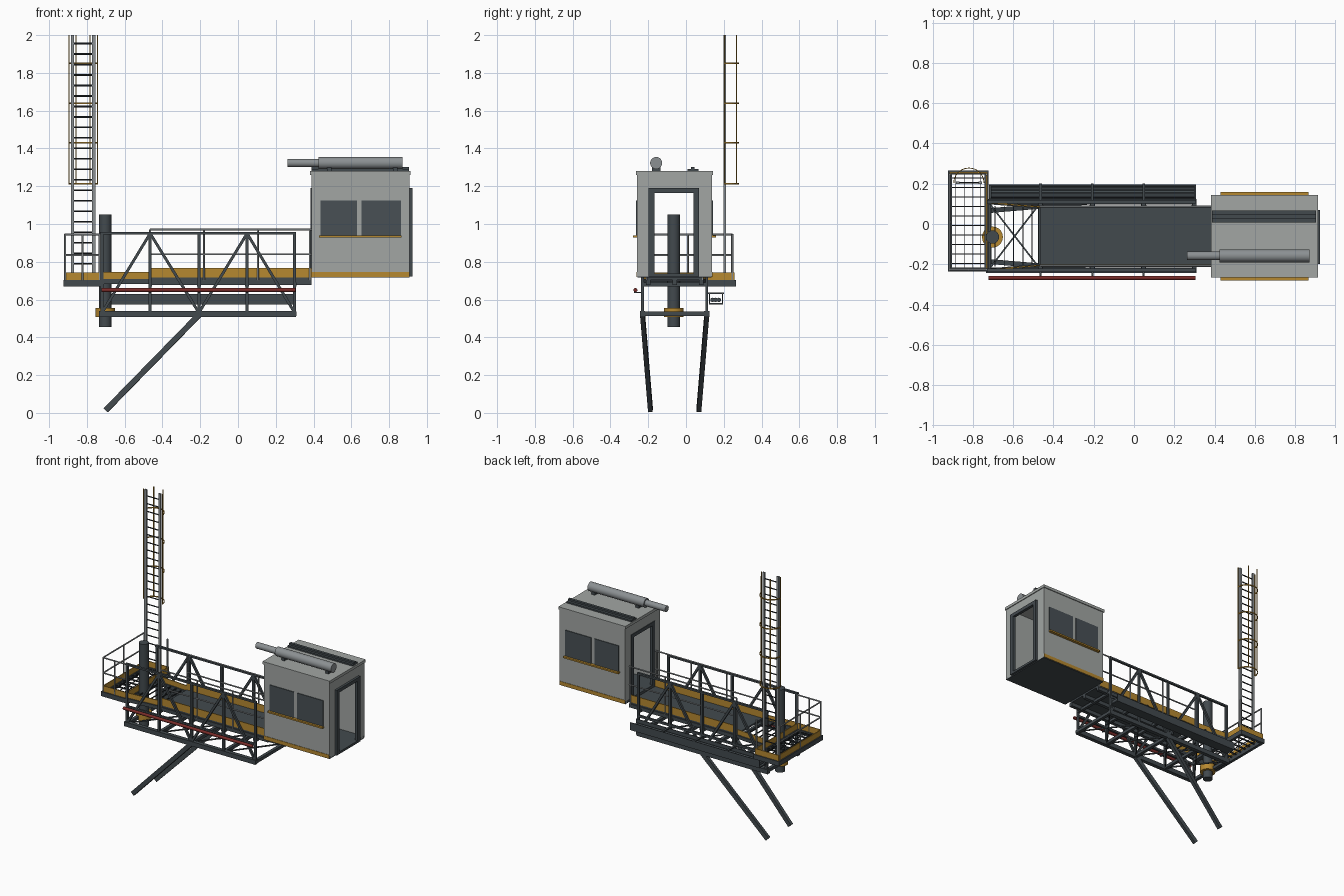
import bpy, bmesh, math
from mathutils import Vector, Matrix

if "Cube" in bpy.data.objects:
    bpy.data.objects.remove(bpy.data.objects["Cube"])

COL = {
    "dark_steel": (0.055, 0.068, 0.076), "black_steel": (0.025, 0.03, 0.035),
    "cabin_grey": (0.36, 0.38, 0.37), "rail_grey": (0.26, 0.28, 0.29),
    "safety_yellow": (0.47, 0.25, 0.03), "pipe_red": (0.19, 0.025, 0.022),
    "window_slate": (0.065, 0.08, 0.09),
}
MATS = {}
for n, c in COL.items():
    MATS[n] = bpy.data.materials.new(n)
    MATS[n].diffuse_color = (*c, 1)
PARTS = {}


def part(name, mat):
    return PARTS.setdefault(name, (bmesh.new(), mat))[0]


def box(name, mat, x0, x1, y0, y1, z0, z1):
    m = Matrix.Translation(((x0 + x1) / 2, (y0 + y1) / 2, (z0 + z1) / 2)) @ \
        Matrix.Diagonal((x1 - x0, y1 - y0, z1 - z0, 1))
    bmesh.ops.create_cube(part(name, mat), size=1, matrix=m)


def bar(name, mat, p, q, w, h=None):
    """Square bar from p to q; h is the upright size"""
    p, q = Vector(p), Vector(q)
    d = q - p
    m = Matrix.Translation((p + q) / 2) @ d.to_track_quat('X', 'Z').to_matrix().to_4x4() @ \
        Matrix.Diagonal((d.length, w, h or w, 1))
    bmesh.ops.create_cube(part(name, mat), size=1, matrix=m)


def rod(name, mat, p, q, r, n=8):
    p, q = Vector(p), Vector(q)
    d = q - p
    m = Matrix.Translation((p + q) / 2) @ d.to_track_quat('Z', 'Y').to_matrix().to_4x4()
    bmesh.ops.create_cone(part(name, mat), cap_ends=True, segments=n, radius1=r, radius2=r,
                          depth=d.length, matrix=m)


D, K, G, R, Y = "dark_steel", "black_steel", "cabin_grey", "rail_grey", "safety_yellow"
YC = -0.06                      # centre line of walkway and cabin
SIDES = (YC - 0.17, YC + 0.17)  # truss planes
NODES = [-0.72, -0.465, -0.207, 0.048, 0.3]

# Cabin shell, open at both ends
X0, X1, Y0, Y1, Z0, Z1 = 0.388, 0.908, -0.26, 0.138, 0.722, 1.26
T = 0.014
box("cabin_walls", G, X0, X1, Y0, Y0 + T, Z0, Z1)
box("cabin_walls", G, X0, X1, Y1 - T, Y1, Z0, Z1)
for x in (X0, X1 - T):
    box("cabin_walls", G, x, x + T, Y0 + T, -0.185, Z0, Z1)
    box("cabin_walls", G, x, x + T, 0.058, Y1 - T, Z0, Z1)
    box("cabin_walls", G, x, x + T, -0.185, 0.058, 1.175, Z1)
box("cabin_floor", D, X0, X1, Y0 + 0.002, Y1 - 0.002, 0.716, 0.736)
box("cabin_roof", G, X0 - 0.006, X1 + 0.006, Y0 - 0.006, Y1 + 0.006, Z1, 1.28)
# Door frames
for x0, x1 in ((X0 - 0.004, X0 + 0.016), (X1 - 0.005, 0.924)):
    box("door_frames", D, x0, x1, -0.198, -0.166, 0.722, 1.19)
    box("door_frames", D, x0, x1, 0.04, 0.07, 0.722, 1.19)
    box("door_frames", D, x0, x1, -0.166, 0.04, 1.165, 1.19)
    box("door_frames", D, x0, x1, -0.166, 0.04, 0.722, 0.738)
# Windows, sills and base stripes on both long sides
for y, s in ((Y0, -1), (Y1, 1)):
    for a, b in ((0.437, 0.629), (0.655, 0.862)):
        box("windows", "window_slate", a, b, *sorted((y, y + s * 0.005)), 0.94, 1.125)
    box("window_sills", Y, 0.43, 0.866, *sorted((y, y + s * 0.02)), 0.929, 0.94)
    box("cabin_stripe", Y, X0, X1, *sorted((y, y + s * 0.003)), 0.72, 0.746)
# Roof rail and telescopic cylinder
box("roof_rail", D, X0, 0.905, 0.008, 0.066, 1.28, 1.29)
box("roof_rail", D, X0, 0.905, 0.026, 0.046, 1.29, 1.302)
rod("roof_cylinder", R, (0.425, -0.158, 1.323), (0.872, -0.158, 1.323), 0.032, 20)
rod("roof_cylinder", R, (0.263, -0.158, 1.323), (0.43, -0.158, 1.323), 0.022, 16)
for x in (0.47, 0.82):
    box("cylinder_brackets", D, x, x + 0.025, -0.18, -0.136, 1.28, 1.3)

# Walkway deck with beams beneath
box("walkway_deck", D, -0.467, 0.388, -0.205, 0.085, 0.704, 0.716)
for y in (-0.2, -0.06, 0.08):
    box("deck_beams", D, -0.39 if y == -0.06 else -0.467, 0.388, y - 0.012, y + 0.012, 0.678, 0.704)
for x in NODES:
    box("deck_crossbeams", D, x - 0.01, x + 0.01, SIDES[0], SIDES[1], 0.67, 0.69)
for y, yo in ((-0.205, -0.228), (0.085, 0.105)):
    box("kick_plates", Y, -0.465, 0.388, y - 0.003, y + 0.003, 0.716, 0.768)
    bar("kick_plates", Y, (-0.465, y, 0.728), (-0.725, yo, 0.728), 0.006, 0.036)
    bar("deck_beams", D, (-0.465, y, 0.695), (-0.725, yo, 0.695), 0.014, 0.025)
for i in range(5):
    x = -0.69 + i * 0.046
    bar("link_grating", K, (x, -0.21, 0.7), (x, 0.09, 0.7), 0.004, 0.008)

# Trusses on both sides
for y in SIDES:
    box("truss_chords", D, -0.735, 0.308, y - 0.014, y + 0.014, 0.508, 0.54)
    box("truss_chords", D, -0.73, 0.308, y - 0.008, y + 0.008, 0.945, 0.958)
    box("truss_chords", D, -0.73, 0.308, y - 0.007, y + 0.007, 0.64, 0.655)
    for x in NODES:
        bar("truss_posts", D, (x, y, 0.52), (x, y, 0.955), 0.015)
    for i in range(4):
        za, zb = (0.53, 0.95) if i % 2 == 0 else (0.95, 0.53)
        bar("truss_diagonals", D, (NODES[i], y, za), (NODES[i + 1], y, zb), 0.015)
# Bottom cross members and bracing
for x in NODES:
    box("bottom_crossbeams", D, x - 0.011, x + 0.011, SIDES[0] - 0.014, SIDES[1] + 0.014, 0.514, 0.536)
for a, b in zip(NODES, NODES[1:]):
    for s in (1, -1):
        bar("bottom_bracing", D, (a, YC - s * 0.165, 0.527), (b, YC + s * 0.165, 0.527), 0.008)

# Handrails along the walkway
for y in (-0.208, 0.088):
    for z in (0.97, 0.84):
        rod("handrails", R, (-0.465, y, z), (0.388, y, z), 0.005)
    for x in (-0.465, -0.18, 0.105, 0.38):
        rod("handrails", R, (x, y, 0.7), (x, y, 0.97), 0.005)

# Cable tray on the back, red pipe on the front
box("cable_tray", D, -0.72, 0.308, 0.125, 0.195, 0.575, 0.582)
for y in (0.122, 0.19):
    box("cable_tray", D, -0.72, 0.308, y, y + 0.005, 0.575, 0.63)
for y in (0.14, 0.157, 0.174):
    rod("tray_cables", D, (-0.71, y, 0.598), (0.3, y, 0.598), 0.012)
rod("red_pipe", "pipe_red", (-0.722, -0.268, 0.65), (0.305, -0.268, 0.65), 0.011, 10)
for x in NODES[1:4]:
    box("service_brackets", D, x - 0.007, x + 0.007, 0.11, 0.2, 0.63, 0.638)
    box("service_brackets", D, x - 0.005, x + 0.005, -0.275, -0.23, 0.634, 0.641)

# Mast tube with collar
rod("mast", D, (-0.703, -0.065, 0.455), (-0.703, -0.065, 1.05), 0.033, 20)
rod("mast_collar", Y, (-0.703, -0.065, 0.507), (-0.703, -0.065, 0.556), 0.052, 20)

# Diagonal support legs
for y, s in zip(SIDES, (1, -1)):
    bar("support_legs", D, (-0.205, y, 0.52), (-0.7, y + s * 0.042, 0.014), 0.024, 0.03)

# End platform: frame, open grating, kick plates
PX0, PX1, PY0, PY1 = -0.925, -0.722, -0.235, 0.265
for x in (PX0, PX1 - 0.02):
    box("platform_frame", D, x, x + 0.02, PY0, PY1, 0.67, 0.703)
    box("platform_kick_plates", Y, x + 0.008, x + 0.014, PY0 + 0.008, PY1 - 0.01, 0.703, 0.744)
for y in (PY0, PY1 - 0.02):
    box("platform_frame", D, PX0 + 0.02, PX1 - 0.02, y, y + 0.02, 0.67, 0.703)
    box("platform_kick_plates", Y, PX0 + 0.008, PX1 - 0.008, y + 0.007, y + 0.013, 0.703, 0.744)
for i in range(10):
    y = -0.195 + i * 0.047
    bar("platform_grating", K, (PX0 + 0.01, y, 0.697), (PX1 - 0.01, y, 0.697), 0.005, 0.01)
for i in range(4):
    x = -0.885 + i * 0.041
    bar("platform_grating", K, (x, PY0 + 0.01, 0.694), (x, PY1 - 0.01, 0.694), 0.003, 0.006)

# Platform railing
for z in (0.945, 0.835):
    rod("platform_railing", R, (-0.915, -0.225, z), (-0.915, 0.245, z), 0.005)
    rod("platform_railing", R, (-0.915, -0.225, z), (-0.732, -0.225, z), 0.005)
for x, y in ((-0.915, -0.225), (-0.823, -0.225), (-0.732, -0.225), (-0.915, 0.01),
             (-0.915, 0.245), (-0.732, 0.245)):
    rod("platform_railing", R, (x, y, 0.7), (x, y, 0.948), 0.0055)

# Ladder
for x in (-0.876, -0.764):
    box("ladder_stiles", R, x - 0.009, x + 0.009, 0.199, 0.211, 0.7, 2.0)
for i in range(22):
    z = 0.79 + i * 0.0555
    rod("ladder_rungs", K, (-0.876, 0.205, z), (-0.764, 0.205, z), 0.0045, 6)


# Safety cage
def cage(deg, z):
    a = math.radians(deg)
    return (-0.82 + 0.075 * math.cos(a), 0.205 + 0.073 * math.sin(a), z)


for z in (1.212, 1.43, 1.64, 1.85):
    for k in range(12):
        bar("cage_hoops", Y, cage(k * 15, z), cage(k * 15 + 15, z), 0.004, 0.008)
for deg in (0, 60, 120, 180):
    bar("cage_bars", Y, cage(deg, 1.21), cage(deg, 2.0), 0.005)

# Turn every part into an object
for name, (bm, mat) in PARTS.items():
    me = bpy.data.meshes.new(name)
    bm.to_mesh(me)
    bm.free()
    me.materials.append(MATS[mat])
    ob = bpy.data.objects.new(name, me)
    bpy.context.collection.objects.link(ob)
    if name in ("mast", "mast_collar", "roof_cylinder", "red_pipe", "handrails", "platform_railing"):
        bpy.context.view_layer.objects.active = ob
        ob.select_set(True)
        bpy.ops.object.shade_smooth_by_angle(angle=math.radians(50))
        ob.select_set(False)

for m in bpy.data.materials:
    if m.users and not m.is_grease_pencil:
        m.use_nodes = True
        m.node_tree.nodes["Principled BSDF"].inputs["Base Color"].default_value = m.diffuse_color
